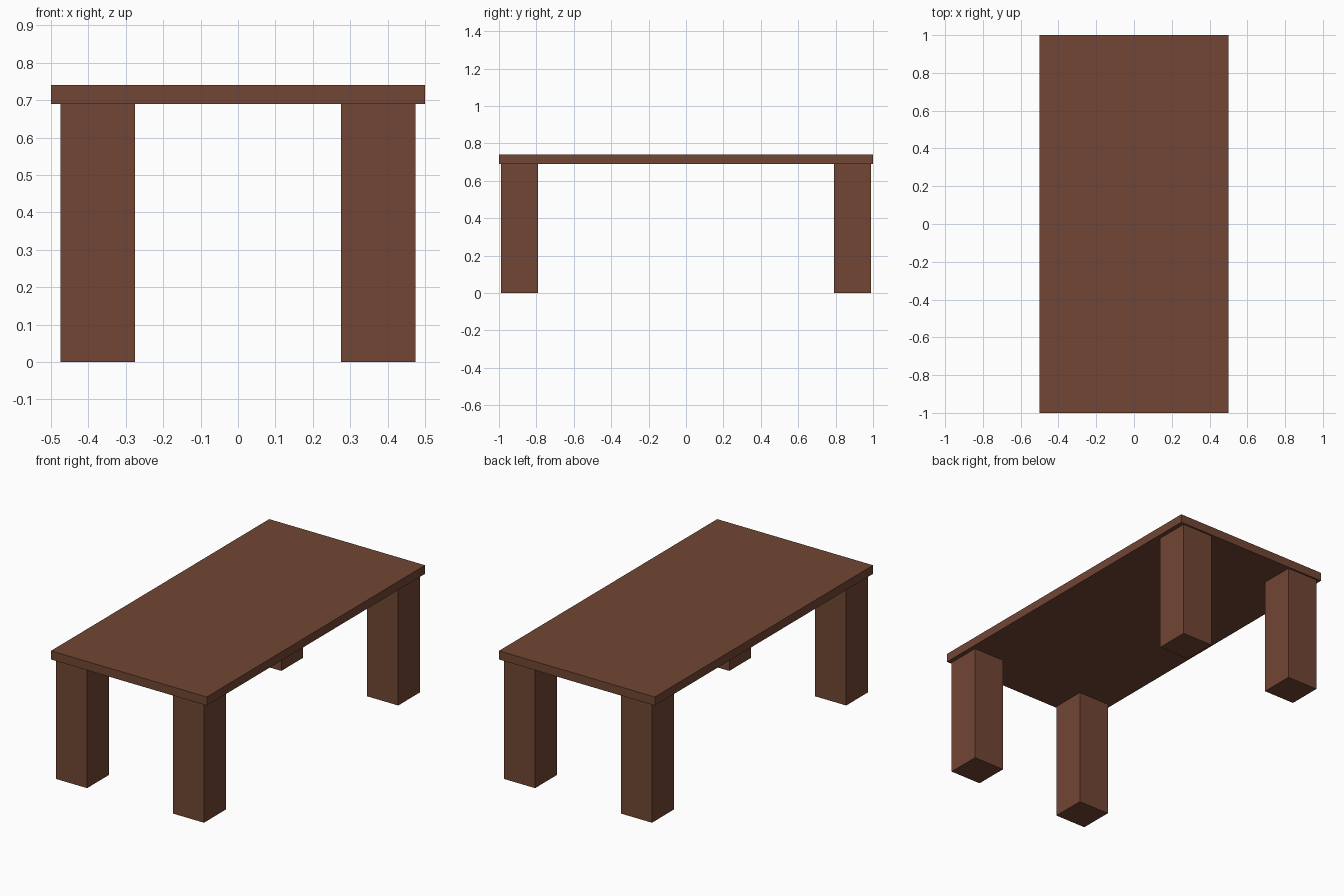
import bpy

cube = bpy.data.objects.get("Cube")
if cube:
    bpy.data.objects.remove(cube, do_unlink=True)

# Brown wood
wood = bpy.data.materials.new("brown_wood")
wood.use_nodes = True
colour = (0.165, 0.061, 0.034, 1)
wood.diffuse_color = colour
wood.node_tree.nodes["Principled BSDF"].inputs["Base Color"].default_value = colour

TOP_Z, THICKNESS = 0.74, 0.05
LEG_SIZE, LEG_X, LEG_Y = 0.2, 0.375, 0.89
LEG_HEIGHT = TOP_Z - THICKNESS


def box(name, size, location):
    bpy.ops.mesh.primitive_cube_add(size=1, location=location)
    part = bpy.context.object
    part.name = name
    part.scale = size
    bpy.ops.object.transform_apply(location=False, rotation=False, scale=True)
    part.data.materials.append(wood)


# Table top
box("table_top", (1, 2, THICKNESS), (0, 0, TOP_Z - THICKNESS / 2))

# Four square legs
for side, sx in (("left", 1), ("right", -1)):
    for end, sy in (("front", -1), ("back", 1)):
        box(f"{end}_{side}_leg", (LEG_SIZE, LEG_SIZE, LEG_HEIGHT),
            (sx * LEG_X, sy * LEG_Y, LEG_HEIGHT / 2))
